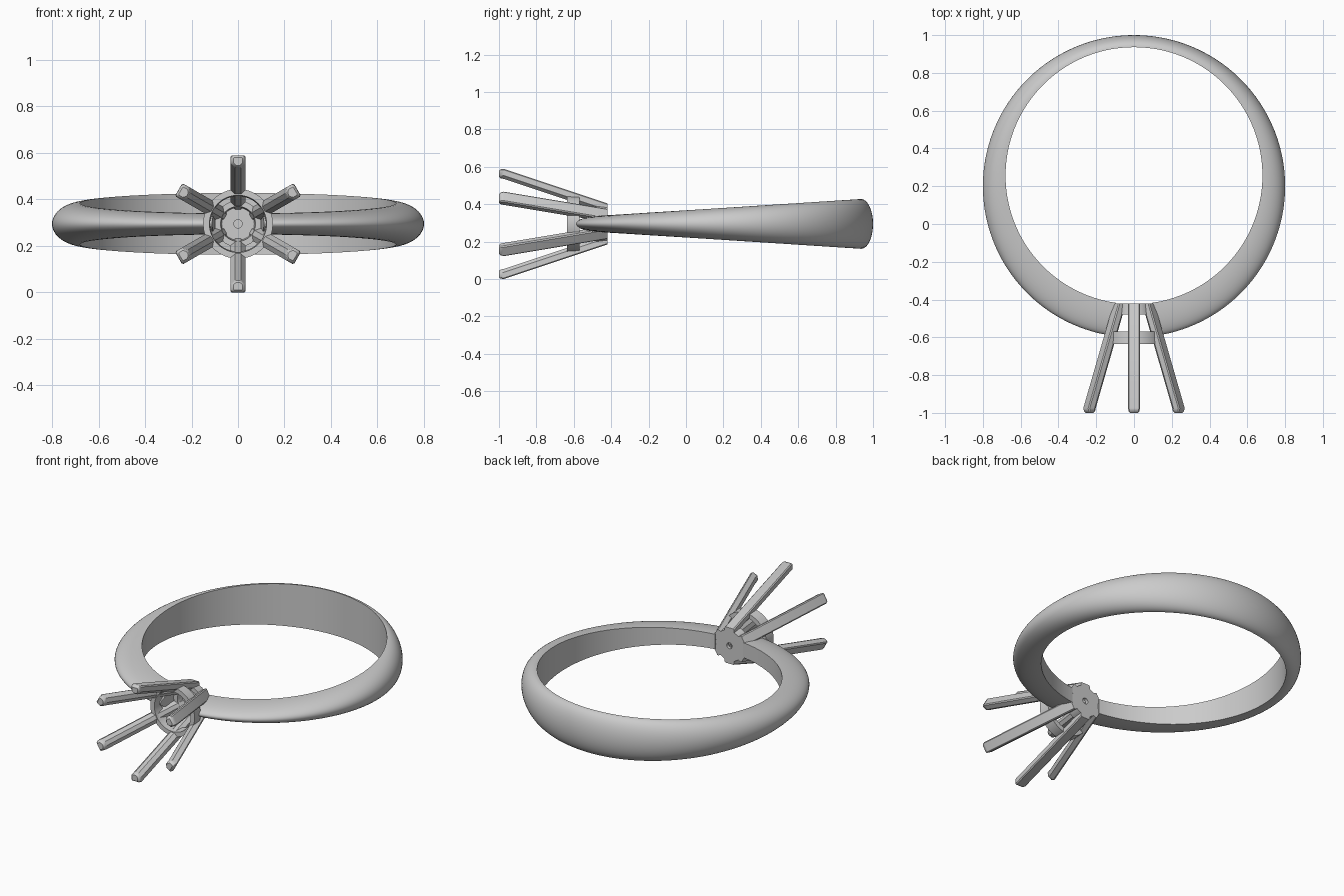
import bpy, bmesh, math
from mathutils import Vector

if "Cube" in bpy.data.objects:
    bpy.data.objects.remove(bpy.data.objects["Cube"])

ZC = 0.295  # height of the ring's mid plane


def loft(name, sections, closed=False, angle=35):
    """Skin a list of closed cross-sections into one mesh object."""
    bm = bmesh.new()
    rows = [[bm.verts.new(p) for p in s] for s in sections]
    n = len(rows[0])
    count = len(rows) if closed else len(rows) - 1
    for i in range(count):
        a, b = rows[i], rows[(i + 1) % len(rows)]
        for j in range(n):
            k = (j + 1) % n
            bm.faces.new((a[j], a[k], b[k], b[j]))
    if not closed:
        bm.faces.new(rows[0])
        bm.faces.new(rows[-1][::-1])
    bmesh.ops.recalc_face_normals(bm, faces=bm.faces)
    me = bpy.data.meshes.new(name)
    bm.to_mesh(me)
    bm.free()
    ob = bpy.data.objects.new(name, me)
    bpy.context.collection.objects.link(ob)
    bpy.ops.object.select_all(action='DESELECT')
    ob.select_set(True)
    bpy.context.view_layer.objects.active = ob
    bpy.ops.object.shade_smooth_by_angle(angle=math.radians(angle))
    return ob


# Tapered D-section band, open where the setting sits
def band_section(t):
    d = Vector((math.sin(t), -math.cos(t), 0))
    inner = Vector((0, 0.256, ZC)) + d * 0.68
    outer = Vector((0, 0.2, ZC)) + d * 0.8
    half = 0.045 + (inner.y + 0.424) / 1.36 * 0.088
    pts = []
    for i in range(25):
        a = math.pi * i / 24 - math.pi / 2
        pts.append(inner.lerp(outer, math.cos(a)) + Vector((0, 0, half * math.sin(a))))
    return pts


gap, steps = 0.14, 160
loft("band", [band_section(gap + (2 * math.pi - 2 * gap) * i / steps)
              for i in range(steps + 1)])


# Turned parts of the setting, revolved about the y axis
def turned(name, profile, segs=64):
    sections = []
    for i in range(segs):
        a = 2 * math.pi * i / segs
        sections.append([(r * math.cos(a), y, ZC + r * math.sin(a)) for r, y in profile])
    return loft(name, sections, closed=True)


turned("gallery_ring", [(0.146, -0.57), (0.15, -0.635), (0.123, -0.635), (0.119, -0.57)])
turned("base_cup", [(0.018, -0.42), (0.093, -0.42), (0.1, -0.48), (0.075, -0.48),
                    (0.07, -0.44), (0.018, -0.44)])


# Splayed prongs with a ridge on the inner side and softened tips
def prong(name, a):
    u = Vector((math.cos(a), 0, math.sin(a)))
    t = Vector((-math.sin(a), 0, math.cos(a)))
    shape = [(0, -0.026), (-0.006, -0.032), (-0.036, -0.032), (-0.054, -0.012),
             (-0.054, 0.012), (-0.036, 0.032), (-0.006, 0.032), (0, 0.026)]
    sections = []
    for y, s in ((-0.42, 1), (-0.975, 1), (-0.992, 0.88), (-1.0, 0.62)):
        r = 0.11 + (-0.42 - y) / 0.555 * 0.185
        r = min(r, 0.295)
        sections.append([Vector((0, y, ZC)) + u * (r - 0.027 + (p + 0.027) * s) + t * (q * s)
                         for p, q in shape])
    loft(name, sections)


for i in range(6):
    prong(f"prong_{i + 1}", math.radians(90 + 60 * i))
